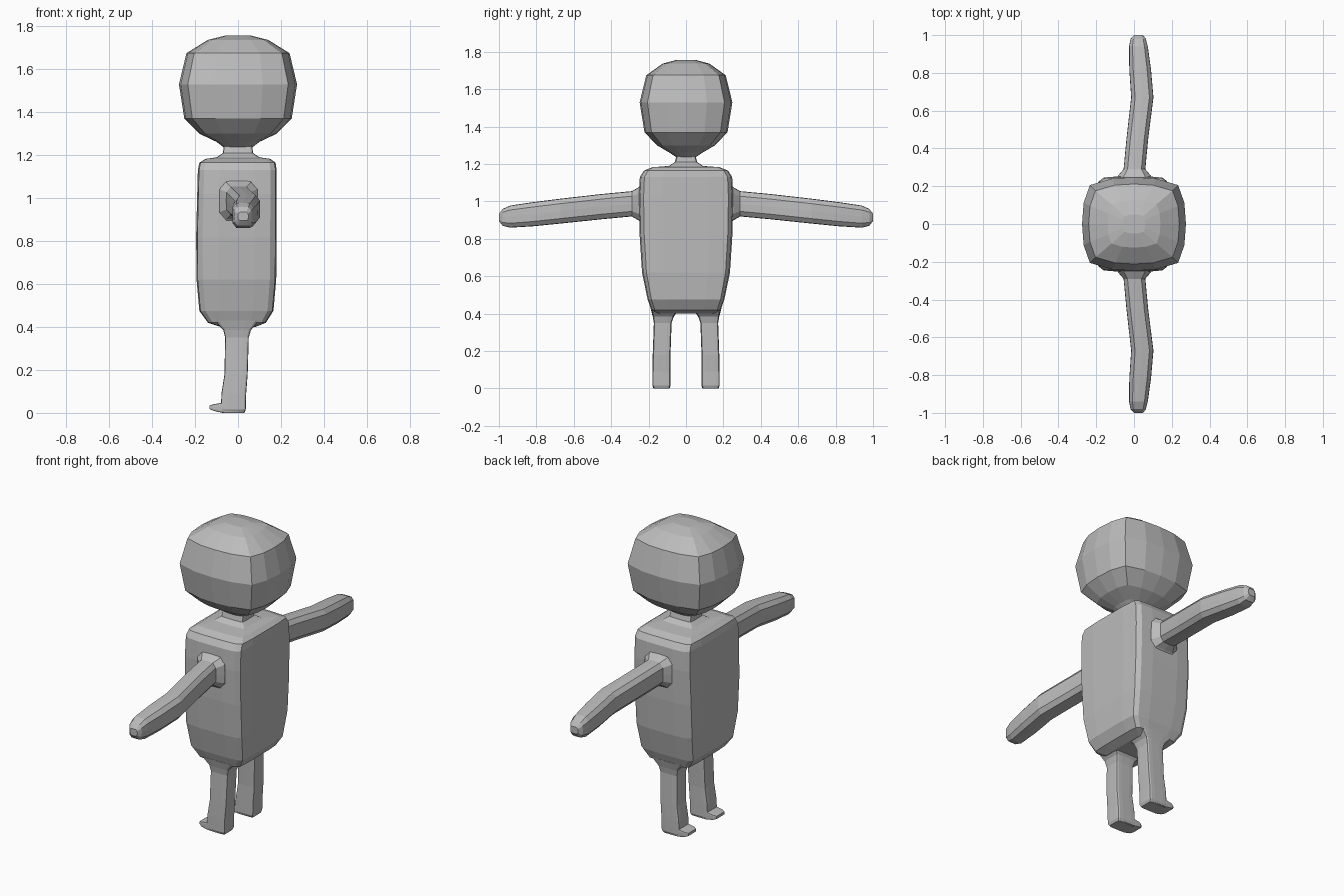
import bpy, bmesh

skin = bpy.data.materials.new("grey clay")
skin.diffuse_color = (0.5, 0.5, 0.5, 1)

# Quarter outlines (unit size) mirrored into closed cross-sections
ROUND = [(1, 0), (0.97, 0.45), (0.85, 0.83), (0.42, 0.97)]
BOXY = [(1, 0), (1, 0.5), (0.97, 0.9), (0.84, 0.975), (0.45, 1)]
LIMB = [(1, 0), (0.98, 0.6), (0.64, 0.97)]


def outline(quarter):
    q = quarter + [(0, 1)]
    half = q + [(-u, v) for u, v in reversed(q[:-1])]
    return half + [(u, -v) for u, v in reversed(half[1:-1])]


def loft(name, quarter, sections, place):
    """Skin sections (t, u0, u1, v0, v1); place maps (u, v, t) to xyz."""
    bm = bmesh.new()
    shape = outline(quarter)
    rings = []
    for t, u0, u1, v0, v1 in sections:
        rings.append([bm.verts.new(place((u0 + u1) / 2 + a * (u1 - u0) / 2,
                                         (v0 + v1) / 2 + b * (v1 - v0) / 2, t))
                      for a, b in shape])
    n = len(shape)
    for lo, hi in zip(rings, rings[1:]):
        for i in range(n):
            j = (i + 1) % n
            bm.faces.new((lo[i], lo[j], hi[j], hi[i]))
    bm.faces.new(rings[0])
    bm.faces.new(rings[-1])
    bmesh.ops.recalc_face_normals(bm, faces=bm.faces)
    mesh = bpy.data.meshes.new(name)
    bm.to_mesh(mesh)
    bm.free()
    mesh.materials.append(skin)
    obj = bpy.data.objects.new(name, mesh)
    bpy.context.collection.objects.link(obj)
    return obj


def upright(u, v, t):
    return (u, v, t)


# Torso with tapered bottom and neck stub
loft("torso", BOXY, [
    (0.40, -0.08, 0.08, -0.15, 0.15),
    (0.42, -0.14, 0.13, -0.185, 0.185),
    (0.475, -0.18, 0.165, -0.205, 0.205),
    (0.62, -0.193, 0.178, -0.235, 0.235),
    (0.82, -0.195, 0.18, -0.248, 0.248),
    (1.02, -0.19, 0.18, -0.252, 0.252),
    (1.13, -0.187, 0.18, -0.247, 0.247),
    (1.165, -0.18, 0.175, -0.225, 0.225),
    (1.183, -0.15, 0.15, -0.18, 0.18),
    (1.19, -0.10, 0.10, -0.09, 0.09),
    (1.21, -0.07, 0.07, -0.06, 0.06),
    (1.25, -0.065, 0.065, -0.05, 0.05)], upright)

# Blocky rounded head
loft("head", ROUND, [
    (1.235, -0.065, 0.065, -0.05, 0.05),
    (1.262, -0.10, 0.10, -0.09, 0.09),
    (1.30, -0.18, 0.18, -0.155, 0.155),
    (1.37, -0.25, 0.25, -0.222, 0.222),
    (1.53, -0.275, 0.275, -0.248, 0.248),
    (1.675, -0.24, 0.24, -0.212, 0.212),
    (1.737, -0.14, 0.14, -0.125, 0.125),
    (1.757, -0.06, 0.06, -0.05, 0.05)], upright)

ARM = [(0.22, -0.10, 0.10, 0.86, 1.11),
       (0.255, -0.085, 0.09, 0.90, 1.075),
       (0.29, -0.055, 0.06, 0.92, 1.055),
       (0.45, -0.04, 0.075, 0.905, 1.04),
       (0.67, -0.015, 0.103, 0.882, 1.015),
       (0.82, -0.025, 0.09, 0.867, 0.996),
       (0.94, -0.026, 0.073, 0.86, 0.978),
       (0.98, -0.018, 0.063, 0.87, 0.96),
       (1.0, 0.0, 0.048, 0.895, 0.935)]
LEG = [(0.0, -0.075, 0.03, 0.09, 0.172),
       (0.015, -0.08, 0.036, 0.082, 0.18),
       (0.09, -0.077, 0.038, 0.082, 0.18),
       (0.18, -0.063, 0.045, 0.083, 0.178),
       (0.35, -0.06, 0.05, 0.077, 0.172),
       (0.385, -0.068, 0.06, 0.065, 0.178),
       (0.43, -0.11, 0.10, 0.03, 0.19)]
TOE = [(0.0, 0.086, 0.176, 0.001, 0.05),
       (-0.08, 0.084, 0.178, 0.002, 0.046),
       (-0.115, 0.086, 0.176, 0.01, 0.04),
       (-0.132, 0.095, 0.167, 0.018, 0.034)]

# Arms, legs and feet on both sides
for side, s in (("left", 1), ("right", -1)):
    loft(side + "_arm", LIMB, ARM, lambda u, v, t: (u, s * t, v))
    loft(side + "_leg", BOXY, LEG, lambda u, v, t: (u, s * v, t))
    loft(side + "_foot", BOXY, TOE, lambda u, v, t: (t, s * u, v))
